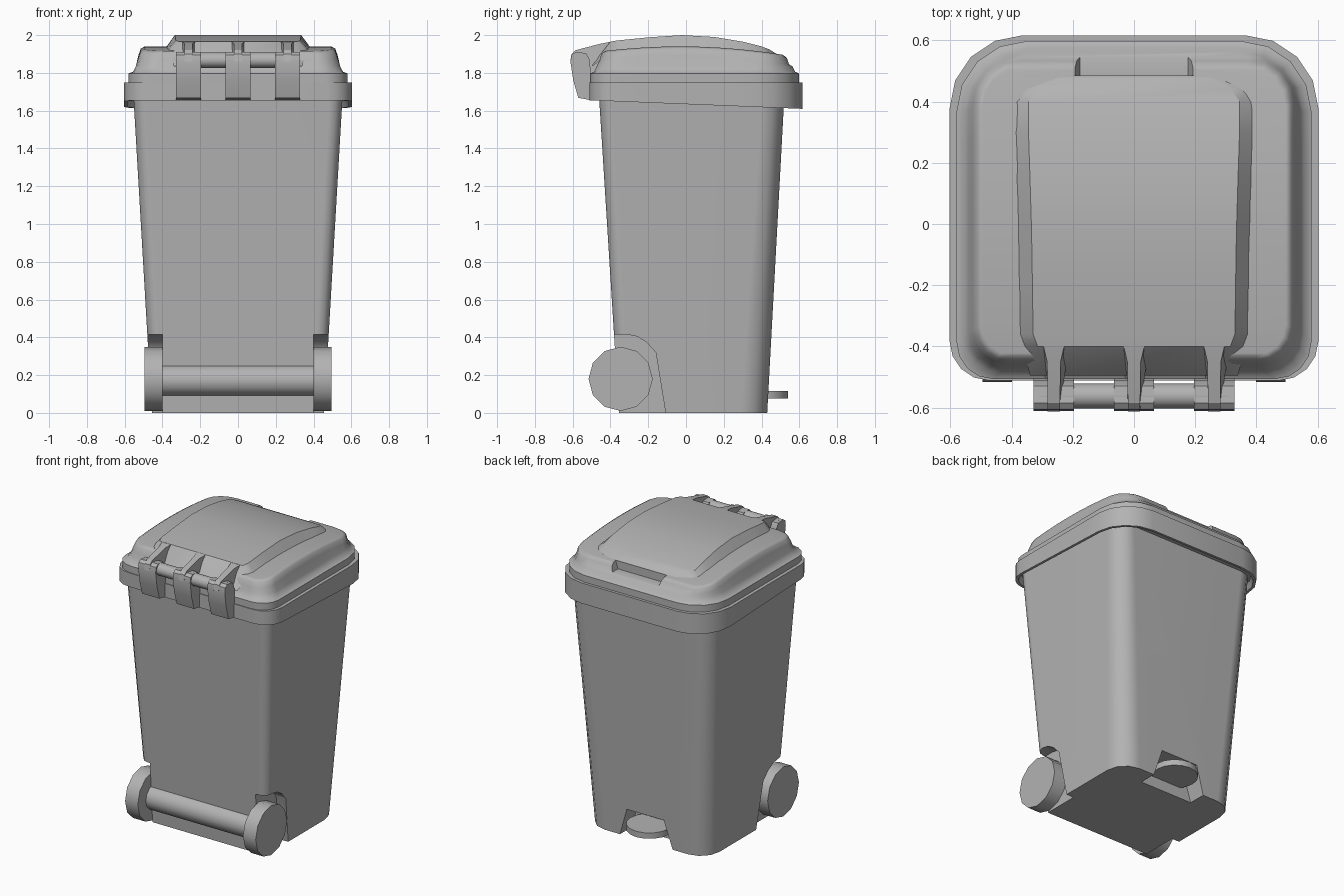
import bpy, bmesh, math

if "Cube" in bpy.data.objects:
    bpy.data.objects.remove(bpy.data.objects["Cube"])

grey = bpy.data.materials.new("dark_grey")
grey.diffuse_color = (.45, .45, .45, 1)
grey.use_nodes = True
grey.node_tree.nodes["Principled BSDF"].inputs["Base Color"].default_value = grey.diffuse_color


def loft(name, rings, strips=False, smooth=28):
    """Closed solid through matching rings; strips=True caps mirrored rings with cross strips."""
    bm = bmesh.new()
    rows = [[bm.verts.new(p) for p in r] for r in rings]
    n = len(rows[0])
    for a, b in zip(rows, rows[1:]):
        for i in range(n):
            j = (i + 1) % n
            bm.faces.new((a[i], a[j], b[j], b[i]))
    for r in (rows[0], rows[-1]):
        if strips:
            for i in range(n // 2 - 1):
                bm.faces.new((r[i], r[i + 1], r[n - 2 - i], r[n - 1 - i]))
        else:
            bm.faces.new(r)
    bmesh.ops.recalc_face_normals(bm, faces=bm.faces)
    me = bpy.data.meshes.new(name)
    bm.to_mesh(me)
    bm.free()
    me.materials.append(grey)
    ob = bpy.data.objects.new(name, me)
    bpy.context.collection.objects.link(ob)
    if smooth:
        soften(ob, smooth)
    return ob


def activate(ob):
    bpy.ops.object.select_all(action='DESELECT')
    ob.select_set(True)
    bpy.context.view_layer.objects.active = ob


def soften(ob, angle=28):
    activate(ob)
    bpy.ops.object.shade_smooth_by_angle(angle=math.radians(angle))


def weight_normals(ob):
    """Keeps the large walls evenly shaded next to smooth corners."""
    m = ob.modifiers.new("weighted_normals", 'WEIGHTED_NORMAL')
    m.keep_sharp = True


def ring(hx, y0, y1, rf, rb, z, seg=4, side=6):
    """Rounded rectangle, front radius rf and back radius rb; z is a number or f(y)."""
    half = []
    for k in range(seg + 1):
        a = math.pi / 2 * k / seg
        half.append((hx - rf + rf * math.sin(a), y0 + rf - rf * math.cos(a)))
    ya, yb = y0 + rf, y1 - rb
    half += [(hx, ya + (yb - ya) * k / (side + 1)) for k in range(1, side + 1)]
    for k in range(seg + 1):
        a = math.pi / 2 * k / seg
        half.append((hx - rb + rb * math.cos(a), y1 - rb + rb * math.sin(a)))
    pts = half + [(-x, y) for x, y in reversed(half)]
    return [(x, y, z(y) if callable(z) else z) for x, y in pts]


def prism_x(name, prof, x, hw=None, smooth=28):
    """Extrude a (y, z[, half width]) profile along x around centre x."""
    w = [p[2] if hw is None else hw for p in prof]
    return loft(name, [[(x + s * h, p[0], p[1]) for p, h in zip(prof, w)] for s in (-1, 1)], smooth=smooth)


def cylinder(name, sides, r, depth, loc, along_x=True):
    bpy.ops.mesh.primitive_cylinder_add(vertices=sides, radius=r, depth=depth, location=loc,
                                        rotation=(0, math.pi / 2, 0) if along_x else (0, 0, 0))
    ob = bpy.context.object
    ob.name = name
    ob.data.materials.append(grey)
    soften(ob, 35)


def cut(ob, cutter):
    activate(ob)
    m = ob.modifiers.new("cut", 'BOOLEAN')
    m.operation, m.solver, m.object = 'DIFFERENCE', 'EXACT', cutter
    bpy.ops.object.modifier_apply(modifier=m.name)
    bpy.data.objects.remove(cutter)


# tapered body
body = loft("body", [ring(.456, -.355, .43, .06, .14, 0, 3, 0),
                     ring(.555, -.462, .522, .07, .12, 1.70, 3, 0)], strips=True, smooth=0)

# wheel wells and pedal notch
well = [(-.7, -.05), (-.7, .415), (-.31, .415), (-.26, .405), (-.21, .375), (-.16, .32), (-.10, -.05)]
for s in (-1, 1):
    cut(body, prism_x("well_cutter", well, s * .6, .2, smooth=0))
notch = [(-.215, -.05), (.215, -.05), (.14, .19), (-.14, .19)]
cut(body, loft("notch_cutter", [[(x, y, z) for x, z in notch] for y in (.31, .7)], smooth=0))
soften(body, 35)
weight_normals(body)

# rim collar with a sloping lower edge
low = lambda y: 1.655 - .045 * (y + .51) / 1.12
loft("rim", [ring(.57, -.48, .585, .11, .21, lambda y: low(y) + .04),
             ring(.585, -.495, .6, .12, .225, low),
             ring(.603, -.512, .617, .13, .24, low),
             ring(.603, -.512, .617, .13, .24, 1.75)], strips=True)

# domed lid
dome = lambda y: 1.94 - .15 * (y + .03) ** 2
lid = loft("lid", [ring(.58, -.507, .598, .12, .23, 1.73),
                   ring(.58, -.507, .598, .12, .23, 1.797),
                   ring(.556, -.487, .578, .12, .21, 1.806),
                   ring(.541, -.472, .563, .12, .19, 1.835),
                   ring(.527, -.458, .546, .11, .16, lambda y: dome(y) - .045),
                   ring(.515, -.447, .533, .11, .14, lambda y: dome(y) - .012),
                   ring(.495, -.43, .513, .10, .13, dome)], strips=True, smooth=0)

# handle slot at the back of the lid
slot = [(-.205, .485), (.205, .485), (.205, .547), (-.205, .547)]
cut(lid, loft("slot_cutter", [[(x * k, y, z) for x, y in slot]
                              for z, k in ((1.845, .86), (2.0, 1.1))], smooth=0))
soften(lid, 58)
weight_normals(lid)

# raised centre panel of the lid: (y, half width, top z)
panel = [(-.495, .29, 1.845), (-.40, .315, 1.966), (-.36, .33, 1.972), (-.2, .332, 1.988), (-.02, .335, 2.0),
         (.15, .34, 1.99), (.3, .345, 1.965), (.4, .345, 1.94), (.44, .32, 1.925), (.482, .24, 1.899)]
loft("lid_panel", [[(-w - .05, y, min(dome(y), z) - .01), (-w, y, z), (w, y, z),
                    (w + .05, y, min(dome(y), z) - .01)] for y, w, z in panel])

# hinge: body brackets, flared lid arms, rod
bracket = [(-.50, 1.655), (-.57, 1.668), (-.597, 1.76), (-.612, 1.86), (-.606, 1.895), (-.585, 1.91),
           (-.53, 1.905), (-.51, 1.87), (-.50, 1.74)]
arm = [(-.613, 1.86, .02), (-.606, 1.9, .02), (-.585, 1.92, .02), (-.45, 1.955, .022), (-.39, 1.967, .036),
       (-.39, 1.86, .05), (-.46, 1.80, .04), (-.53, 1.80, .02)]
for i, x in enumerate((-.262, 0, .262)):
    prism_x(f"hinge_bracket_{i + 1}", bracket, x, .066)
    prism_x(f"hinge_arm_{i + 1}", arm, x)
cylinder("hinge_rod", 12, .041, .62, (0, -.562, 1.868))

# wheels and axle
for side, s in (("left", -1), ("right", 1)):
    cylinder(f"wheel_{side}", 12, .17, .096, (s * .447, -.346, .18))
cylinder("axle", 12, .083, .84, (0, -.346, .172))

# foot pedal
cylinder("pedal", 16, .145, .04, (0, .395, .095), along_x=False)
